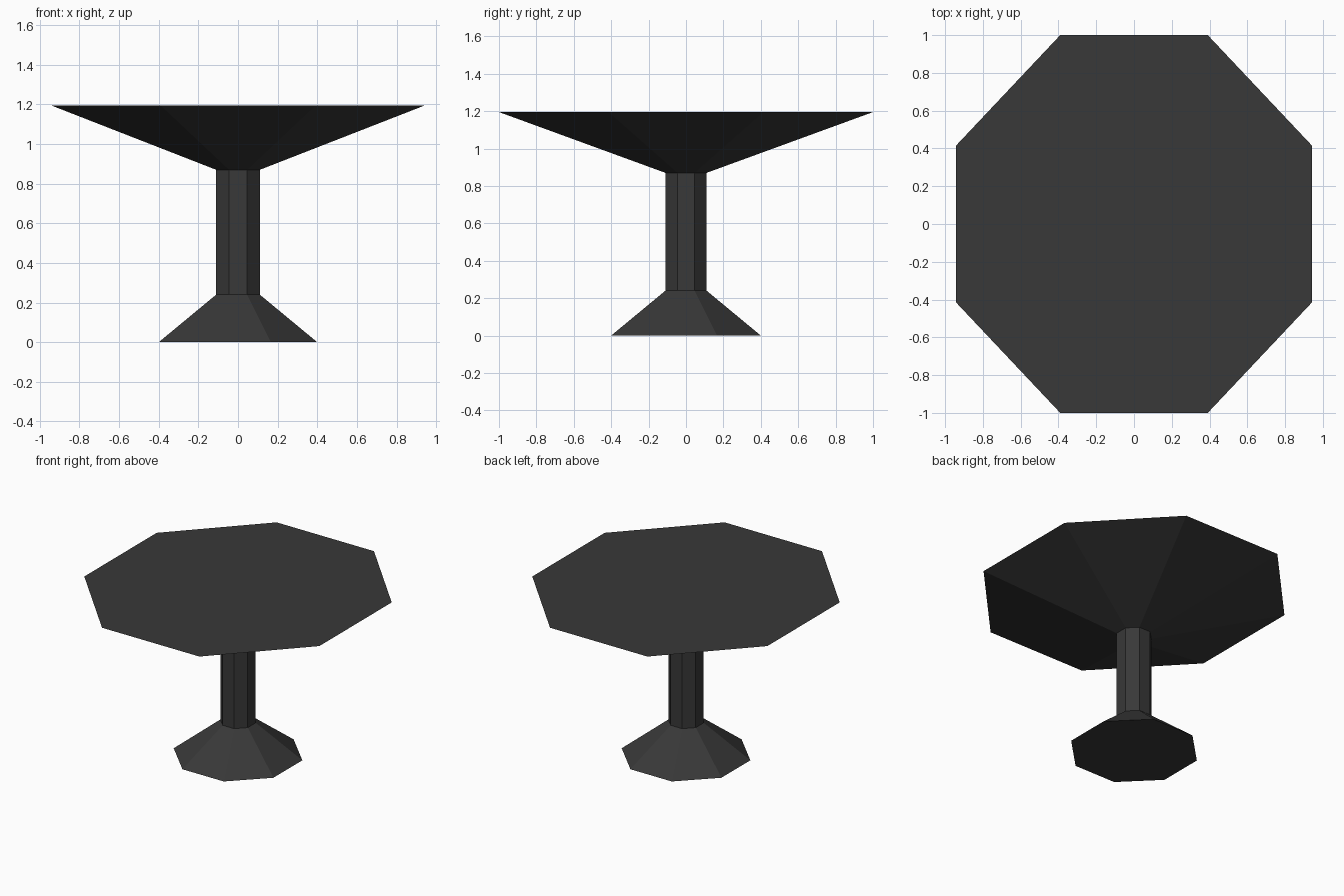
import bpy, bmesh, math

if "Cube" in bpy.data.objects:
    bpy.data.objects.remove(bpy.data.objects["Cube"])

mat = bpy.data.materials.new("charcoal grey")
mat.diffuse_color = (0.04, 0.04, 0.04, 1)
mat.use_nodes = True
mat.node_tree.nodes["Principled BSDF"].inputs["Base Color"].default_value = mat.diffuse_color


def octagon_frustum(name, bottom, top):
    """Closed flat-sided octagonal frustum; each end is (half_x, half_y, z)."""
    bm = bmesh.new()
    rings = []
    for hx, hy, z in (bottom, top):
        ring = []
        for i in range(8):
            a = math.radians(22.5 + 45 * i)
            k = 1 / math.cos(math.radians(22.5))  # half widths measured to the flats
            ring.append(bm.verts.new((hx * k * math.cos(a), hy * k * math.sin(a), z)))
        rings.append(ring)
    lo, hi = rings
    for i in range(8):
        j = (i + 1) % 8
        bm.faces.new((lo[i], lo[j], hi[j], hi[i]))
    bm.faces.new(lo[::-1])
    bm.faces.new(hi)
    mesh = bpy.data.meshes.new(name)
    bm.to_mesh(mesh)
    bm.free()
    mesh.materials.append(mat)
    obj = bpy.data.objects.new(name, mesh)
    bpy.context.collection.objects.link(obj)
    return obj


# flared foot, slim column, wide tapered top
octagon_frustum("table_foot", (0.4, 0.4, 0), (0.11, 0.11, 0.24))
octagon_frustum("table_column", (0.11, 0.11, 0.24), (0.11, 0.11, 0.87))
octagon_frustum("table_top", (0.11, 0.11, 0.87), (0.943, 1.0, 1.195))
